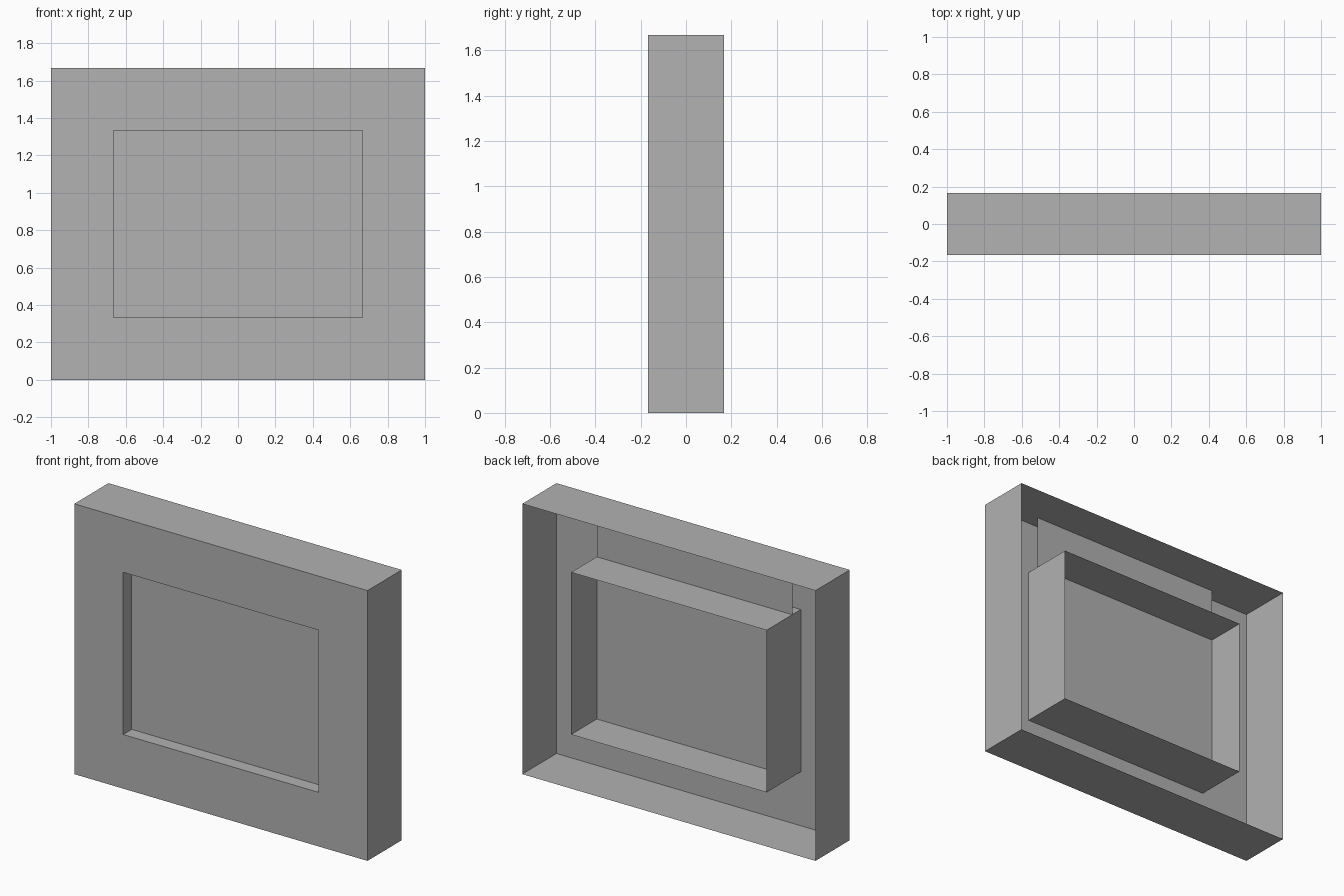
import bpy
import bmesh

cube = bpy.data.objects.get("Cube")
if cube:
    bpy.data.objects.remove(cube, do_unlink=True)

# Main dimensions
UNIT = 1 / 3
HEIGHT = 5 * UNIT
FRONT, BACK = -UNIT / 2, UNIT / 2
PANEL_Y = -UNIT / 4

grey = bpy.data.materials.new("plain grey")
grey.use_nodes = True
colour = (0.445, 0.445, 0.445, 1)
grey.diffuse_color = colour
grey.node_tree.nodes["Principled BSDF"].inputs["Base Color"].default_value = colour


def rect(half_width, y, low, high):
    """Corners of an upright rectangle, anticlockwise from the front."""
    return [(-half_width, y, low), (half_width, y, low),
            (half_width, y, high), (-half_width, y, high)]


def sheet(name, loops):
    """Skin a run of rectangles; a single rectangle becomes a flat panel."""
    bm = bmesh.new()
    rings = [[bm.verts.new(p) for p in loop] for loop in loops]
    if len(rings) == 1:
        bm.faces.new(rings[0])
    for a, b in zip(rings, rings[1:]):
        for i in range(4):
            j = (i + 1) % 4
            bm.faces.new((a[i], a[j], b[j], b[i]))
    mesh = bpy.data.meshes.new(name)
    bm.to_mesh(mesh)
    bm.free()
    mesh.materials.append(grey)
    obj = bpy.data.objects.new(name, mesh)
    bpy.context.collection.objects.link(obj)
    return obj


opening = (2 * UNIT, UNIT, 4 * UNIT)


def opening_at(y):
    return rect(opening[0], y, opening[1], opening[2])


# Open-backed casing with a rectangular hole in its front
sheet("casing", [rect(1, BACK, 0, HEIGHT), rect(1, FRONT, 0, HEIGHT),
                 opening_at(FRONT)])

# Thin sleeve running back from the hole
sheet("window_sleeve", [opening_at(FRONT), opening_at(PANEL_Y), opening_at(BACK)])

# Panel closing the sleeve and rising behind the front to the top of the casing
sheet("slide_panel", [rect(opening[0], PANEL_Y, opening[1], HEIGHT)])
